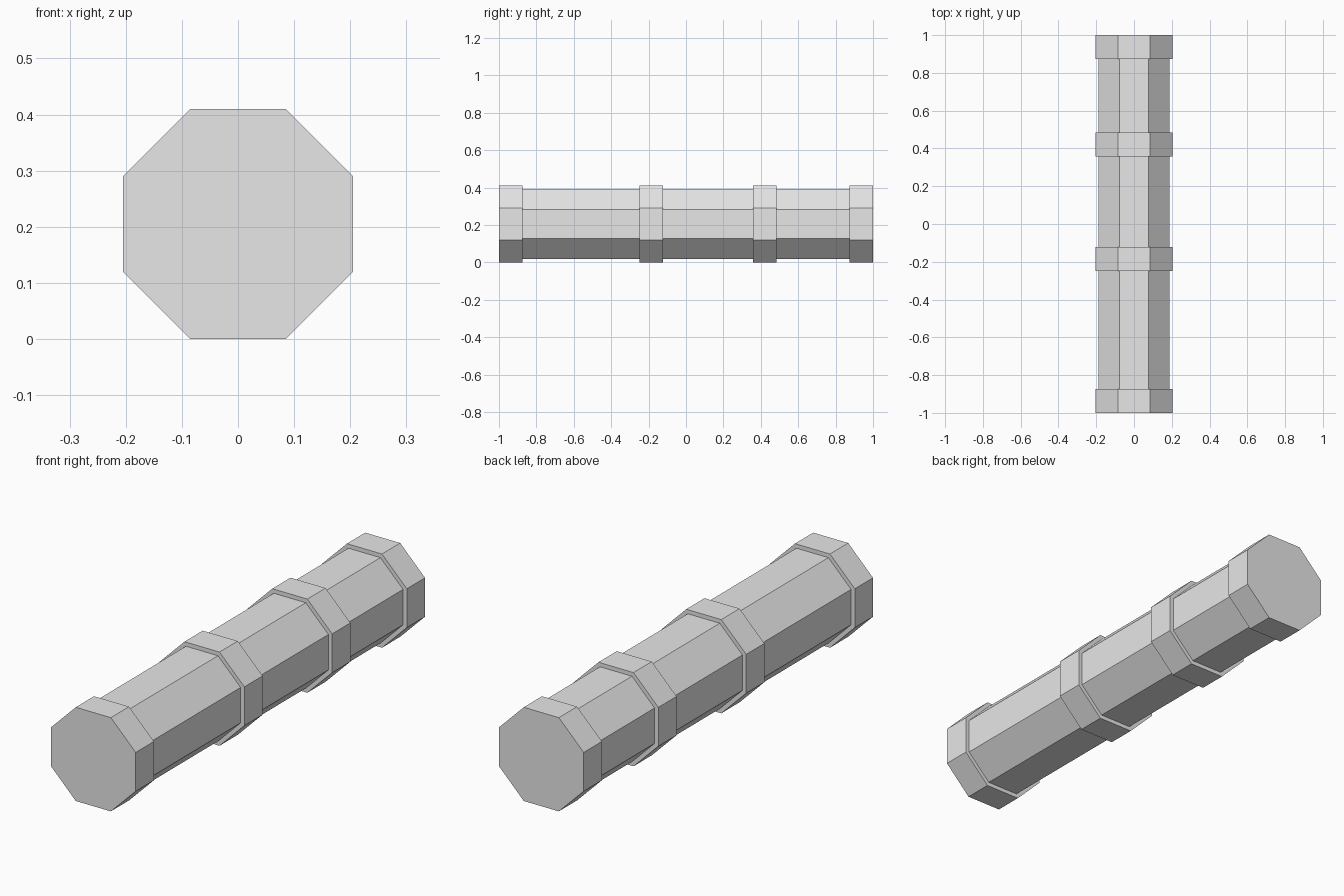
import bpy, math

if "Cube" in bpy.data.objects:
    bpy.data.objects.remove(bpy.data.objects["Cube"])

AXIS_Z = 0.205      # height of the pipe axis
BAND_WIDTH = 0.126

grey = bpy.data.materials.new("light_grey")
grey.diffuse_color = (0.8, 0.8, 0.8, 1)
grey.use_nodes = True
grey.node_tree.nodes["Principled BSDF"].inputs["Base Color"].default_value = grey.diffuse_color


def octagon_prism(name, apothem, y0, y1):
    """Flat-sided eight-sided prism lying along y with a flat face up."""
    bpy.ops.mesh.primitive_cylinder_add(
        vertices=8, radius=apothem / math.cos(math.pi / 8), depth=y1 - y0)
    ob = bpy.context.object
    ob.name = name
    # turn half a side so the flats face the axes, then lay down along y
    ob.rotation_euler = (math.pi / 2, 0, 0)
    for v in ob.data.vertices:
        x, y, z = v.co
        c, s = math.cos(math.pi / 8), math.sin(math.pi / 8)
        v.co = (x * c - y * s, x * s + y * c, z)
    ob.location = (0, (y0 + y1) / 2, AXIS_Z)
    ob.data.materials.append(grey)
    return ob


# Long pipe body, ending inside the end collars
octagon_prism("pipe_body", 0.187, -0.94, 0.94)

# Raised collars: two at the ends, two along the length
for name, start in (("front_collar", -1.0), ("middle_front_collar", -0.249),
                    ("middle_back_collar", 0.358), ("back_collar", 1 - BAND_WIDTH)):
    octagon_prism(name, AXIS_Z, start, start + BAND_WIDTH)
